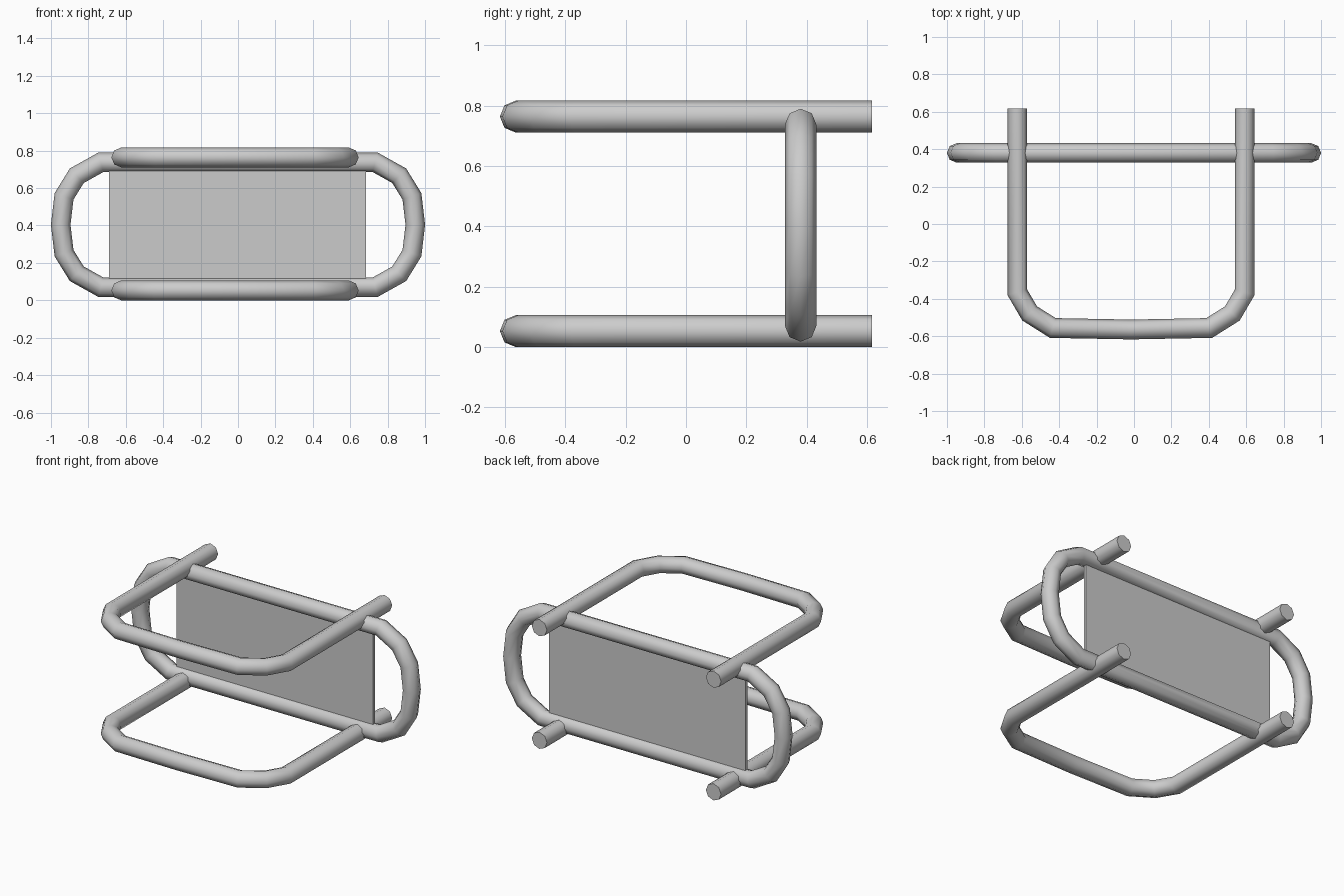
import bpy, bmesh, math
from mathutils import Vector

if "Cube" in bpy.data.objects:
    bpy.data.objects.remove(bpy.data.objects["Cube"])

SIDES = 8


def tube(name, path, normal, radius, closed):
    """Sweep an octagon along a planar path with mitred corners."""
    pts = [Vector(p) for p in path]
    normal = Vector(normal)
    n = len(pts)
    bm = bmesh.new()
    rings = []
    for i, p in enumerate(pts):
        before = pts[i - 1] if closed or i > 0 else None
        after = pts[(i + 1) % n] if closed or i < n - 1 else None
        d_in = (p - before).normalized() if before is not None else (after - p).normalized()
        d_out = (after - p).normalized() if after is not None else d_in
        tangent = (d_in + d_out).normalized()
        side = normal.cross(tangent) / tangent.dot(d_in)
        ring = []
        for k in range(SIDES):
            a = 2 * math.pi * k / SIDES
            ring.append(bm.verts.new(p + radius * (math.cos(a) * side + math.sin(a) * normal)))
        rings.append(ring)
    for i in range(n if closed else n - 1):
        a, b = rings[i], rings[(i + 1) % n]
        for k in range(SIDES):
            j = (k + 1) % SIDES
            bm.faces.new((a[k], a[j], b[j], b[k]))
    if not closed:
        bm.faces.new(rings[0])
        bm.faces.new(rings[-1])
    bmesh.ops.recalc_face_normals(bm, faces=bm.faces)
    mesh = bpy.data.meshes.new(name)
    bm.to_mesh(mesh)
    bm.free()
    obj = bpy.data.objects.new(name, mesh)
    bpy.context.collection.objects.link(obj)
    bpy.ops.object.select_all(action='DESELECT')
    obj.select_set(True)
    bpy.context.view_layer.objects.active = obj
    bpy.ops.object.shade_smooth_by_angle(angle=math.radians(55))
    return obj


# U-shaped rails, upper and lower, slightly off centre in x
cx = -0.016
half = [(-0.608, 0.617), (-0.608, -0.365), (-0.542, -0.478), (-0.418, -0.556)]
for name, z in (("lower_rail", 0.053), ("upper_rail", 0.764)):
    path = [(cx + x, y, z) for x, y in half]
    path.append((cx, -0.564, z))
    path += [(cx - x, y, z) for x, y in reversed(half)]
    tube(name, path, (0, 0, 1), 0.053, False)

# Upright oblong hoop
cz, y = 0.404, 0.38
quarter = [(0.733, 0.334), (0.862, 0.262), (0.93, 0.152)]
right = quarter + [(0.948, 0)] + [(x, -z) for x, z in reversed(quarter)]
left = [(-x, -z) for x, z in right]
tube("hoop", [(x, y, cz + z) for x, z in right + left], (0, 1, 0), 0.052, True)

# Thin panel inside the hoop
bpy.ops.mesh.primitive_cube_add(size=1, location=(-0.002, y, cz))
panel = bpy.context.object
panel.name = "panel"
panel.scale = (1.374, 0.02, 0.61)
